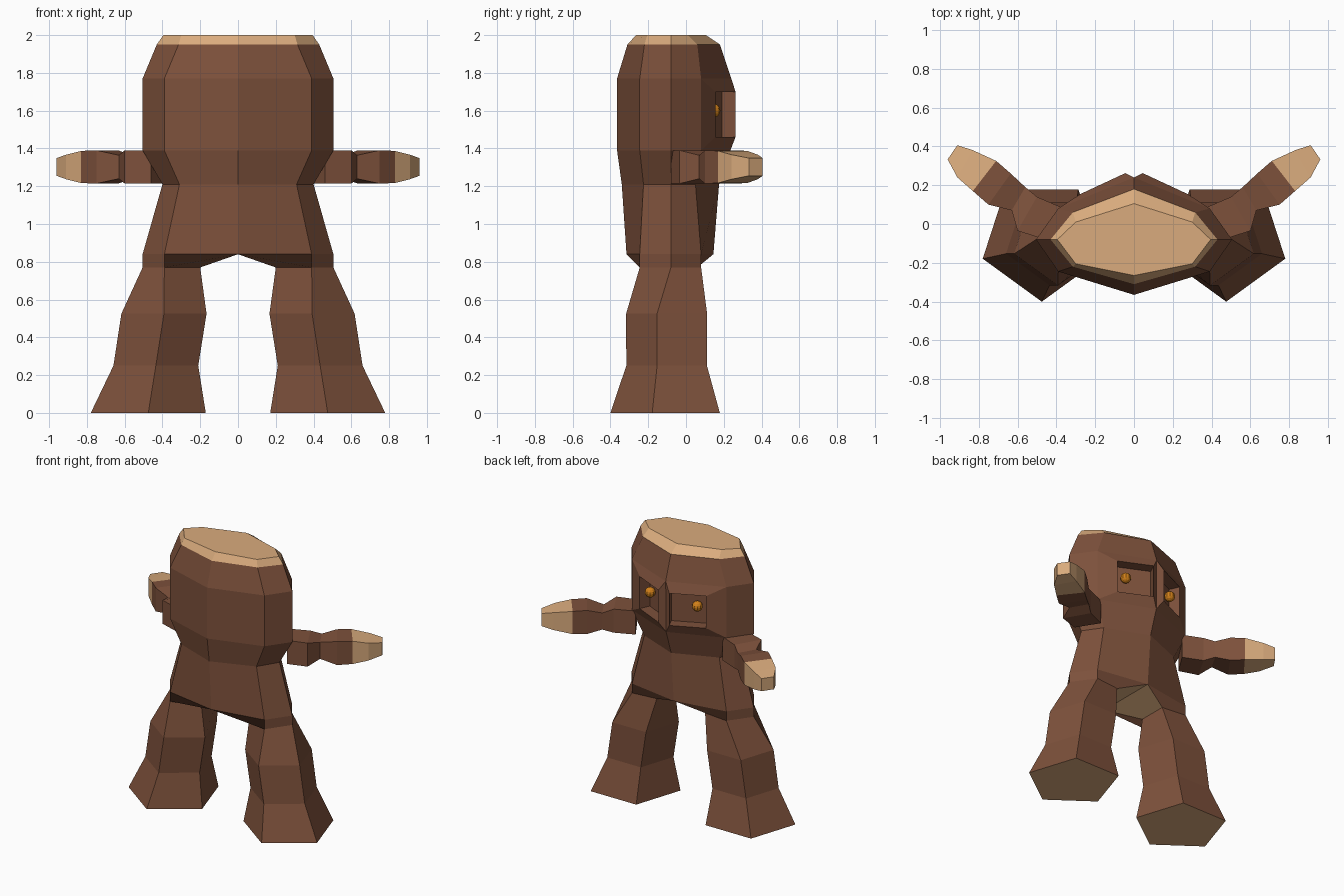
import bpy, bmesh, math
from mathutils import Vector

if "Cube" in bpy.data.objects:
    bpy.data.objects.remove(bpy.data.objects["Cube"])


def material(name, color):
    m = bpy.data.materials.new(name)
    m.diffuse_color = (*color, 1)
    m.use_nodes = True
    m.node_tree.nodes["Principled BSDF"].inputs["Base Color"].default_value = m.diffuse_color
    return m


BARK = material("bark brown", (0.205, 0.082, 0.044))
WOOD = material("cut wood tan", (0.70, 0.41, 0.205))
GOLD = material("eye amber", (0.65, 0.22, 0.01))


def finish(name, bm, mats):
    """Turn a +x half into a mirrored, flat-shaded object."""
    bmesh.ops.remove_doubles(bm, verts=bm.verts, dist=0.0005)
    bmesh.ops.recalc_face_normals(bm, faces=bm.faces)
    me = bpy.data.meshes.new(name)
    bm.to_mesh(me)
    bm.free()
    for m in mats:
        me.materials.append(m)
    ob = bpy.data.objects.new(name, me)
    bpy.context.collection.objects.link(ob)
    mod = ob.modifiers.new("mirror", 'MIRROR')
    mod.use_clip = True
    return ob


def bridge(bm, a, b, closed=True, mat=0, skip=()):
    """Quads between two rows of vertices."""
    n = len(a)
    for i in range(n if closed else n - 1):
        if i not in skip:
            j = (i + 1) % n
            bm.faces.new((a[i], a[j], b[j], b[i])).material_index = mat


def row(bm, pts):
    return [bm.verts.new(p) for p in pts]


SIDE_Y = -0.08          # widest line of the trunk
# trunk levels: z, back y, corner x, back corner y, side x, front corner y, front y
LEVELS = [
    (0.84, -0.315, 0.39, -0.245, 0.505, 0.08, 0.145),
    (1.21, -0.34, 0.31, -0.225, 0.40, 0.05, 0.175),
    (1.39, -0.365, 0.39, -0.245, 0.505, 0.08, 0.235),
    (1.77, -0.365, 0.39, -0.245, 0.505, 0.08, 0.24),
    (1.95, -0.31, 0.315, -0.22, 0.43, 0.06, 0.18),
    (2.00, -0.265, 0.30, -0.205, 0.395, 0.01, 0.105),
]
# where a leg joins the trunk
HIP = [(0.39, -0.245, 0.77), (0.505, SIDE_Y, 0.77), (0.39, 0.08, 0.77),
       (0.20, 0.06, 0.77), (0.20, -0.15, 0.77)]

# --- trunk: half rings from back centre round to front centre
bm = bmesh.new()
rings = [row(bm, [(0, yb, z), (cx, cb, z), (sx, SIDE_Y, z), (cx, cf, z), (0, yf, z)])
         for z, yb, cx, cb, sx, cf, yf in LEVELS]
for k in range(5):
    bridge(bm, rings[k], rings[k + 1], False, 1 if k == 4 else 0,
           (3,) if k == 2 else ())
bm.faces.new(rings[5]).material_index = 1

# eye socket: raised rim, then a recess
outer = [rings[2][3], rings[2][4], rings[3][4], rings[3][3]]
rim_pts = [Vector(p) for p in ((0.275, 0.155, 1.46), (0.045, 0.262, 1.46),
                               (0.045, 0.262, 1.70), (0.275, 0.155, 1.70))]
inward = Vector((-0.42, -0.907, 0)) * 0.08
rim = row(bm, rim_pts)
floor = row(bm, [p + inward for p in rim_pts])
bridge(bm, outer, rim)
bridge(bm, rim, floor)
bm.faces.new(floor)

# underside: sloping band to the hips and a tan crotch
r, h = rings[0], row(bm, HIP)
for f in ((r[0], r[1], h[0], h[4]), (r[1], r[2], h[1], h[0]),
          (r[2], r[3], h[2], h[1]), (r[3], r[4], h[3], h[2])):
    bm.faces.new(f)
bm.faces.new((r[0], h[4], h[3], r[4])).material_index = 1
finish("trunk", bm, [BARK, WOOD])

# --- legs: five-sided, with tan soles
bm = bmesh.new()
prev = row(bm, HIP)
for z, cx, rad in ((0.525, 0.392, 0.237), (0.25, 0.435, 0.236), (0, 0.475, 0.32)):
    ring = row(bm, [(cx + rad * math.cos(math.radians(72 * i - 90)),
                     SIDE_Y + rad * math.sin(math.radians(72 * i - 90)), z)
                    for i in range(5)])
    bridge(bm, prev, ring)
    prev = ring
bm.faces.new(prev).material_index = 1
finish("legs", bm, [BARK, WOOD])

# --- arms: square section swept forward, tan hands
# left x, left y, right x, right y, half height
ARM = [(0.36, 0.08, 0.46, -0.08, 0.088), (0.50, 0.14, 0.60, -0.035, 0.088),
       (0.56, 0.19, 0.63, 0.07, 0.062), (0.635, 0.26, 0.75, 0.10, 0.088),
       (0.71, 0.325, 0.83, 0.17, 0.085), (0.83, 0.38, 0.91, 0.24, 0.065),
       (0.91, 0.406, 0.96, 0.333, 0.047)]
bm = bmesh.new()
prev = None
for k, (lx, ly, rx, ry, hh) in enumerate(ARM):
    ring = row(bm, [(lx, ly, 1.302 - hh), (rx, ry, 1.302 - hh),
                    (rx, ry, 1.302 + hh), (lx, ly, 1.302 + hh)])
    if prev:
        bridge(bm, prev, ring, mat=1 if k > 4 else 0)
    else:
        bm.faces.new(ring)
    prev = ring
bm.faces.new(prev).material_index = 1
finish("arms", bm, [BARK, WOOD])

# --- eyes: small faceted beads inside the sockets
bm = bmesh.new()
bmesh.ops.create_uvsphere(bm, u_segments=10, v_segments=8, radius=0.037)
bmesh.ops.translate(bm, verts=bm.verts, vec=(0.195, 0.145, 1.60))
finish("eyes", bm, [GOLD])
